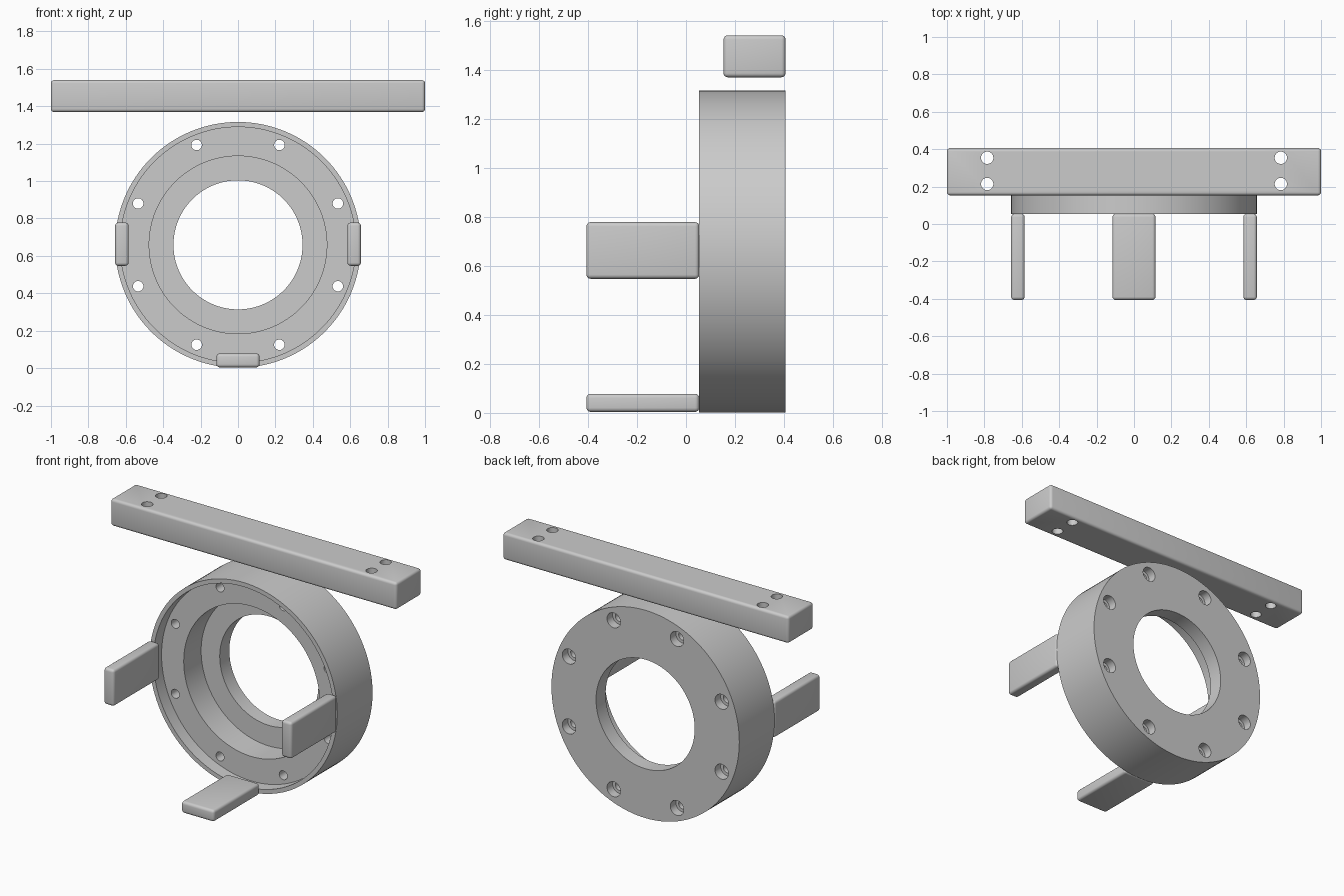
import bpy
import bmesh
import math
from mathutils import Matrix, Vector

cube = bpy.data.objects.get("Cube")
if cube:
    bpy.data.objects.remove(cube, do_unlink=True)

grey = bpy.data.materials.new("light grey")
grey.use_nodes = True
colour = (0.6, 0.6, 0.6, 1)
grey.diffuse_color = colour
grey.node_tree.nodes["Principled BSDF"].inputs["Base Color"].default_value = colour


def add_object(name, bm):
    bmesh.ops.recalc_face_normals(bm, faces=bm.faces)
    mesh = bpy.data.meshes.new(name)
    bm.to_mesh(mesh)
    bm.free()
    mesh.materials.append(grey)
    obj = bpy.data.objects.new(name, mesh)
    bpy.context.collection.objects.link(obj)
    return obj


def lathe(bm, profile, centre, steps, closed):
    """Turn a (radius, y) profile around the y axis through centre."""
    verts = [bm.verts.new(Vector((r, y, 0)) + centre) for r, y in profile]
    ends = verts[1:] + verts[:1] if closed else verts[1:]
    edges = [bm.edges.new(pair) for pair in zip(verts, ends)]
    bmesh.ops.spin(bm, geom=verts + edges, cent=centre, axis=(0, 1, 0),
                   angle=math.tau, steps=steps, use_merge=True)
    bmesh.ops.remove_doubles(bm, verts=bm.verts, dist=1e-5)


def rounded_box(name, low, high, radius=0.017):
    low, high = Vector(low), Vector(high)
    bm = bmesh.new()
    bmesh.ops.create_cube(bm, size=1, matrix=Matrix.LocRotScale(
        (low + high) / 2, None, high - low))
    bmesh.ops.bevel(bm, geom=bm.edges[:], offset=radius, segments=4,
                    profile=0.5, affect='EDGES')
    return add_object(name, bm)


def drill(obj, bm):
    """Subtract the cutter mesh and bake the result."""
    cutter = add_object("drill_cutter", bm)
    cutter.hide_render = True
    mod = obj.modifiers.new("Drill", 'BOOLEAN')
    mod.object = cutter
    mod.operation = 'DIFFERENCE'
    mod.solver = 'EXACT'
    graph = bpy.context.evaluated_depsgraph_get()
    baked = bpy.data.meshes.new_from_object(obj.evaluated_get(graph))
    obj.modifiers.clear()
    obj.data = baked
    bpy.data.objects.remove(cutter, do_unlink=True)


def smooth(obj):
    bpy.ops.object.select_all(action='DESELECT')
    obj.select_set(True)
    bpy.context.view_layer.objects.active = obj
    bpy.ops.object.shade_smooth_by_angle(angle=math.radians(30))


# Flanged ring: shallow front recess, deep bore, narrow through opening
FRONT, BACK = 0.054, 0.406
centre = Vector((0, 0, 0.659))
bm = bmesh.new()
lathe(bm, [(0.657, FRONT), (0.657, BACK), (0.345, BACK), (0.345, 0.31),
           (0.475, 0.31), (0.475, 0.136), (0.63, 0.136), (0.63, FRONT)],
      centre, 128, True)
ring = add_object("flange_ring", bm)

# Eight bolt holes, counterbored from the back
bm = bmesh.new()
for i in range(8):
    a = math.radians(22.5 + 45 * i)
    spot = centre + 0.578 * Vector((math.cos(a), 0, math.sin(a)))
    lathe(bm, [(0, 0.1), (0.028, 0.1), (0.028, 0.35), (0.047, 0.35),
               (0.047, 0.5), (0, 0.5)], spot, 32, False)
drill(ring, bm)

# Mounting bar with two pairs of vertical holes
bar = rounded_box("mounting_bar", (-1, 0.153, 1.369), (1, BACK, 1.54))
bm = bmesh.new()
for x in (-0.785, 0.785):
    for y in (0.214, 0.354):
        bmesh.ops.create_cone(bm, cap_ends=True, segments=32, radius1=0.033,
                              radius2=0.033, depth=1,
                              matrix=Matrix.Translation((x, y, 1.45)))
drill(bar, bm)

# Three tabs reaching forward from the ring
tabs = [rounded_box("bottom_tab", (-0.115, -0.406, 0.004), (0.115, FRONT, 0.078))]
for name, x in (("left_tab", 0.621), ("right_tab", -0.621)):
    tabs.append(rounded_box(name, (x - 0.036, -0.406, 0.547),
                            (x + 0.036, FRONT, 0.778)))

for obj in [ring, bar] + tabs:
    smooth(obj)
